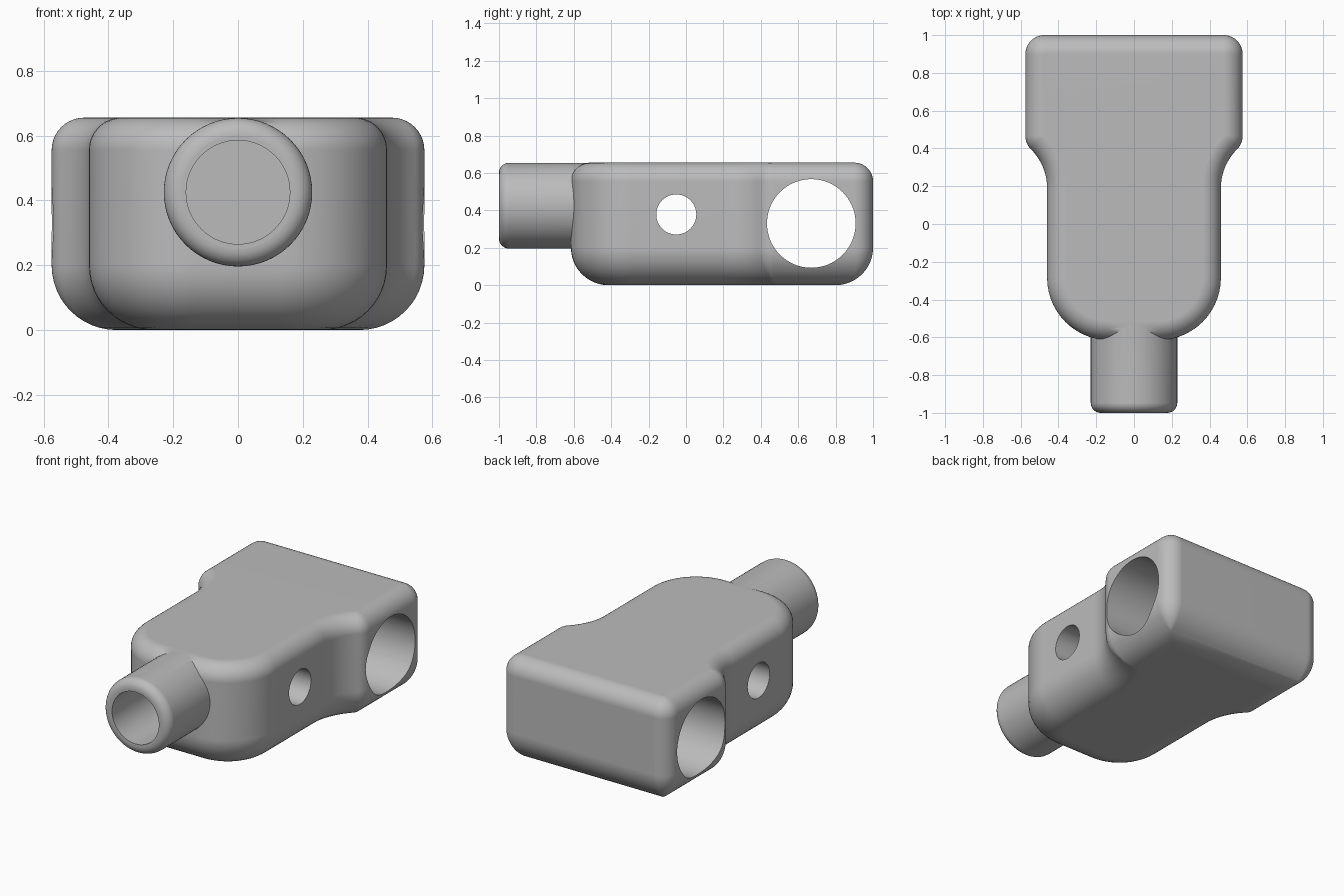
import bpy, bmesh
from math import sin, cos, acos, pi, radians
from mathutils import Matrix

if "Cube" in bpy.data.objects:
    bpy.data.objects.remove(bpy.data.objects["Cube"])

HEIGHT, AXIS_Z = 0.655, 0.425
TOP_R, BOTTOM_R, CORNER_R = 0.1, 0.2, 0.1
HALF_WIDE, HALF_SLIM = 0.575, 0.46
FLARE_R, FLARE_Y = 0.29, 0.19

grey = bpy.data.materials.new("plain grey")
grey.use_nodes = True
grey.diffuse_color = (0.5, 0.5, 0.5, 1)
grey.node_tree.nodes["Principled BSDF"].inputs["Base Color"].default_value = grey.diffuse_color


def make_object(name, bm):
    bmesh.ops.remove_doubles(bm, verts=bm.verts, dist=1e-5)
    bmesh.ops.recalc_face_normals(bm, faces=bm.faces)
    mesh = bpy.data.meshes.new(name)
    bm.to_mesh(mesh)
    bm.free()
    mesh.materials.append(grey)
    obj = bpy.data.objects.new(name, mesh)
    bpy.context.collection.objects.link(obj)
    return obj


def arc(cx, cy, r, a0, a1, n):
    angles = [a0 + (a1 - a0) * i / n for i in range(n + 1)]
    return [(cx + r * cos(a), cy + r * sin(a)) for a in angles]


def loft(bm, rings):
    rows = [[bm.verts.new(p) for p in ring] for ring in rings]
    for a, b in zip(rows, rows[1:]):
        for i in range(len(a)):
            j = (i + 1) % len(a)
            bm.faces.new((a[i], a[j], b[j], b[i]))
    bm.faces.new(rows[0][::-1])
    bm.faces.new(rows[-1])


def outline(d):
    """Plan outline of the body, moved inwards by d."""
    r = max(CORNER_R - d, 0)
    inner = max(d, CORNER_R)
    flare_x = HALF_SLIM + FLARE_R
    side = HALF_WIDE - inner
    # the shoulder arc is centred where the side line meets the flare circle
    reach = FLARE_R + inner
    a = acos((flare_x - side) / reach)
    shoulder_y = FLARE_Y + reach * sin(a)
    half = arc(0.13, -0.285, 0.33 - d, -pi / 2, 0, 14)
    half += arc(flare_x, FLARE_Y, FLARE_R + d, pi, pi - a, 10)
    half += arc(side, shoulder_y, r, -a, 0, 6)
    half += arc(side, 1 - inner, r, 0, pi / 2, 10)
    return half + [(-x, y) for x, y in reversed(half)]


# Body: wide block narrowing to a slim rounded front, filleted top and bottom
levels = [(BOTTOM_R * (1 - z), BOTTOM_R * (1 - x)) for x, z in arc(0, 0, 1, pi / 2, 0, 12)]
levels = [(BOTTOM_R * (1 - sin(t)), BOTTOM_R * (1 - cos(t)))
          for t in [pi / 2 * i / 12 for i in range(13)]]
levels += [(TOP_R * (1 - cos(t)), HEIGHT - TOP_R * (1 - sin(t)))
           for t in [pi / 2 * i / 10 for i in range(11)]]
bm = bmesh.new()
loft(bm, [[(x, y, z) for x, y in outline(d)] for d, z in levels])
body = make_object("body", bm)

# Neck: round stub with a softened end
profile = [(0.175, -1)] + arc(0.176, -0.947, 0.053, -pi / 2, 0, 8) + [(0.229, -0.4)]
bm = bmesh.new()
loft(bm, [[(r * cos(t), y, AXIS_Z + r * sin(t)) for t in [2 * pi * i / 64 for i in range(64)]]
          for r, y in profile])
neck = make_object("neck", bm)


def cylinder(name, radius, length, centre, axis):
    bm = bmesh.new()
    matrix = Matrix.Translation(centre) @ Matrix.Rotation(pi / 2, 4, axis)
    bmesh.ops.create_cone(bm, cap_ends=True, segments=64, radius1=radius,
                          radius2=radius, depth=length, matrix=matrix)
    return make_object(name, bm)


# Cross holes through the sides and a blind bore in the neck
cutters = [
    cylinder("large_cross_hole", 0.237, 2, (0, 0.67, 0.33), "Y"),
    cylinder("small_cross_hole", 0.107, 2, (0, -0.052, 0.378), "Y"),
    cylinder("neck_bore", 0.16, 0.65, (0, -0.775, AXIS_Z), "X"),
]

bpy.context.view_layer.objects.active = body
body.select_set(True)
for tool in [neck] + cutters:
    mod = body.modifiers.new(tool.name, "BOOLEAN")
    mod.operation = "UNION" if tool is neck else "DIFFERENCE"
    mod.solver = "EXACT"
    mod.object = tool
    tool.hide_render = True
    bpy.ops.object.modifier_apply(modifier=mod.name)
    bpy.data.objects.remove(tool)

# Smooth shading with crisp hole rims
for obj in bpy.context.selected_objects:
    obj.select_set(obj == body)
bpy.ops.object.shade_smooth_by_angle(angle=radians(30))
weighted = body.modifiers.new("weighted_normals", "WEIGHTED_NORMAL")
weighted.keep_sharp = True
